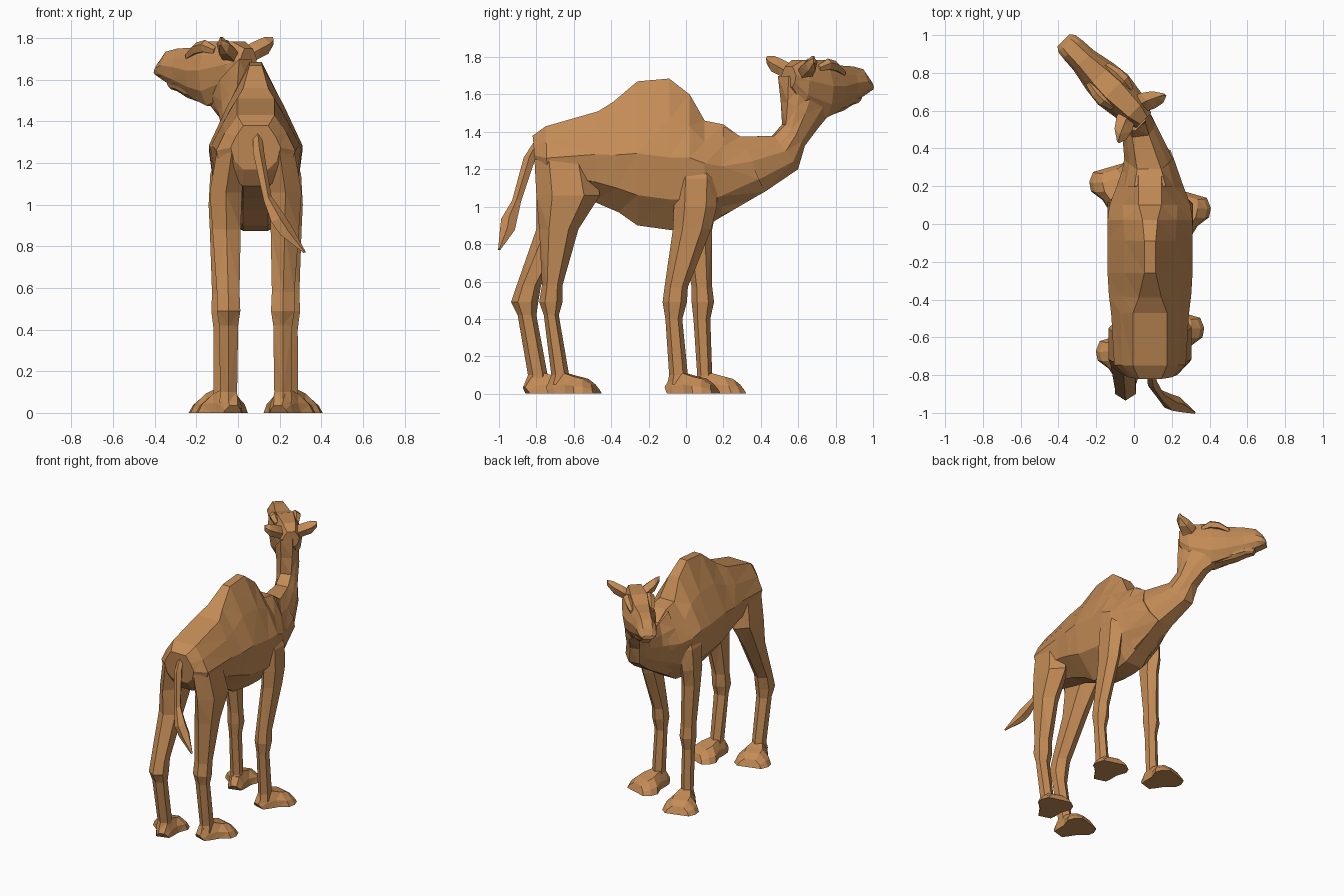
import bpy, bmesh, math
from mathutils import Vector as V

tan = bpy.data.materials.new("tan hide")
tan.diffuse_color = (0.55, 0.262, 0.093, 1)
CX = 0.085                       # middle plane of the body


def loft(name, rings):
    """Skin a list of equal-sized point rings, cap both ends, flat shaded."""
    bm = bmesh.new()
    vs = [[bm.verts.new(p) for p in r] for r in rings]
    n = len(vs[0])
    for a, b in zip(vs, vs[1:]):
        for i in range(n):
            j = (i + 1) % n
            bm.faces.new((a[i], a[j], b[j], b[i]))
    bm.faces.new(vs[0])
    bm.faces.new(vs[-1])
    bmesh.ops.triangulate(bm, faces=bm.faces[:])
    bmesh.ops.recalc_face_normals(bm, faces=bm.faces[:])
    me = bpy.data.meshes.new(name)
    bm.to_mesh(me)
    bm.free()
    me.materials.append(tan)
    ob = bpy.data.objects.new(name, me)
    bpy.context.collection.objects.link(ob)
    return ob


def slab(top, bot, wt, wm, wb, f, side=V((1, 0, 0))):
    """Section from a top point to a bottom point, widest at fraction f."""
    levels = [(0, wt), (f * .5, (wt + wm) * .53), (f, wm),
              (f + (1 - f) * .58, wm * .87), (1, wb)]
    half = [(top.lerp(bot, t), w) for t, w in levels]
    return ([p + side * w for p, w in half] +
            [p - side * w for p, w in reversed(half)])


def oval(c, a, b, n=6, ph=0.0):
    """Polygon ring round c spanned by the vectors a and b."""
    return [c + a * math.cos(ph + math.tau * i / n) + b * math.sin(ph + math.tau * i / n)
            for i in range(n)]


# Torso with hump: top y, top z, bottom y, bottom z, top/mid/bottom half width, widest
torso = [(-.82, 1.38, -.80, 1.17, .06, .12, .06, .5),
         (-.75, 1.43, -.74, 1.09, .09, .19, .06, .5),
         (-.47, 1.51, -.5, 1.03, .09, .205, .06, .48),
         (-.39, 1.56, -.36, .97, .06, .218, .06, .48),
         (-.26, 1.67, -.26, .90, .03, .225, .06, .5),
         (-.09, 1.685, -.08, .875, .03, .225, .06, .52),
         (.02, 1.60, .02, .88, .04, .225, .07, .47),
         (.10, 1.46, .10, .89, .06, .215, .07, .4),
         (.20, 1.44, .18, .94, .06, .18, .06, .45),
         (.29, 1.375, .42, 1.08, .06, .125, .05, .45)]
loft("torso", [slab(V((CX, a, b)), V((CX, c, d)), *w) for a, b, c, d, *w in torso])

# Neck, turning gradually to the side
neck = [(.085, .20, 1.43, .085, .19, .95, .165),
        (.08, .29, 1.375, .07, .42, 1.08, .127),
        (.035, .465, 1.378, .01, .594, 1.20, .09),
        (.025, .524, 1.44, -.02, .626, 1.325, .075),
        (.03, .525, 1.56, -.06, .69, 1.42, .077),
        (.035, .52, 1.70, -.11, .73, 1.48, .082)]
rings = []
for i, (a, b, c, d, e, f, w) in enumerate(neck):
    t = math.pi / 4 * (i / (len(neck) - 1)) ** 2
    rings.append(slab(V((a, b, c)), V((d, e, f)), w * .5, w, w * .45, .45,
                      V((math.cos(t), math.sin(t), 0))))
loft("neck", rings)

# Head frame: D runs along the face, S across it
D = V((-1, 1, 0)).normalized()
S = V((1, 1, 0)).normalized()


def hp(s, lat, z):
    return V((.03, .57, z)) + D * s + S * lat


def face_part(name, rows):
    loft(name, [slab(hp(s, 0, zt), hp(s - k, 0, zb), w * .5, w, w * .5, .45, S)
                for s, zt, zb, w, k in rows])


face_part("head", [(-.03, 1.75, 1.64, .055, 0), (.04, 1.785, 1.54, .088, 0),
                   (.2, 1.785, 1.475, .112, 0), (.3, 1.755, 1.51, .1, 0),
                   (.42, 1.75, 1.555, .075, 0), (.5, 1.735, 1.59, .07, 0),
                   (.545, 1.69, 1.61, .064, 0), (.57, 1.65, 1.62, .045, 0)])
face_part("lower_jaw", [(.22, 1.6, 1.48, .07, 0), (.36, 1.6, 1.515, .06, 0),
                        (.44, 1.61, 1.545, .05, .01), (.5, 1.605, 1.555, .035, .02)])

# Ears and brows on both sides of the head
for side, word in ((-1, "left"), (1, "right")):
    ear = [(.05, .03, 1.70, .05, .05), (.03, .085, 1.735, .06, .045),
           (.005, .14, 1.76, .045, .045), (-.015, .178, 1.785, .008, .022)]
    loft(word + "_ear", [oval(hp(s, side * l, z), D * a, V((0, 0, b)), 5, .3)
                         for s, l, z, a, b in ear])
    brow = [(.13, .065, 1.74, .018), (.19, .075, 1.76, .032),
            (.25, .075, 1.75, .03), (.32, .065, 1.715, .018)]
    loft(word + "_brow", [oval(hp(s, side * l, z), S * r, V((0, 0, r)), 5, .3)
                          for s, l, z, r in brow])

# Legs: shared height, offset from middle plane and half width; y span per leg
hind = [(1.42, .04, .045), (1.25, .115, .075), (1.06, .143, .08), (.88, .14, .07),
        (.58, .132, .056), (.49, .13, .058), (.42, .13, .047), (.1, .13, .042), (.05, .13, .045)]
fore = [(1.36, .08, .05), (1.15, .155, .065), (1.0, .172, .056), (.88, .17, .052),
        (.57, .165, .046), (.49, .165, .05), (.40, .165, .038), (.1, .165, .04), (.05, .165, .045)]
spans = {
    "right_hind": (1, hind, [(-.75, -.6), (-.81, -.5), (-.80, -.46), (-.785, -.575), (-.77, -.66),
                             (-.785, -.66), (-.76, -.68), (-.72, -.625), (-.74, -.62)]),
    "left_hind": (-1, hind, [(-.75, -.6), (-.81, -.5), (-.80, -.47), (-.80, -.60), (-.905, -.775),
                             (-.935, -.79), (-.90, -.80), (-.845, -.74), (-.865, -.74)]),
    "right_front": (1, fore, [(.02, .12), (-.06, .17), (-.065, .165), (-.07, .135), (-.115, .01),
                              (-.125, .005), (-.11, -.02), (-.09, .01), (-.1, .01)]),
    "left_front": (-1, fore, [(.02, .12), (-.05, .17), (-.04, .165), (-.02, .14), (.03, .14),
                              (.03, .15), (.04, .13), (.06, .14), (.045, .14)]),
}
# Foot sections: distance along foot, half width, height
foot = [(-.065, .045, .035), (-.03, .06, .09), (.04, .08, .11), (.10, .125, .092),
        (.15, .12, .08), (.195, .085, .05)]
for name, (sg, shape, ys) in spans.items():
    rings = []
    for (z, off, w), (y0, y1) in zip(shape, ys):
        c = V((CX + sg * off, (y0 + y1) / 2, z))
        rings.append(oval(c, V((0, (y1 - y0) / 2, 0)), V((w * 1.12, 0, 0))))
    loft(name + "_leg", rings)
    # Splayed foot, turned slightly outward
    o = V((rings[-1][0].x - sg * .003, sum(ys[-1]) / 2 + .01, 0))
    d = V((sg * .28, .96, 0))
    s = V((.96, -sg * .28, 0))
    up = V((0, 0, 1))
    loft(name + "_foot", [[o + d * (t + .01) + s * -w, o + d * t + s * (-w * .85) + up * h * .45,
                           o + d * (t - .012) + s * (-w * .45) + up * h,
                           o + d * (t - .012) + s * (w * .45) + up * h,
                           o + d * t + s * (w * .85) + up * h * .45,
                           o + d * (t + .01) + s * w] for t, w, h in foot])

# Tail with a tuft, swinging to one side
tail = [(.085, -.765, 1.385, .022), (.095, -.835, 1.26, .034), (.14, -.905, 1.03, .026),
        (.19, -.945, .93, .045), (.23, -.955, .87, .042), (.32, -.998, .77, .007)]
loft("tail", [oval(V((x, y, z)), V((r * .8, 0, r * .4)), V((0, r, 0)), 5) for x, y, z, r in tail])
